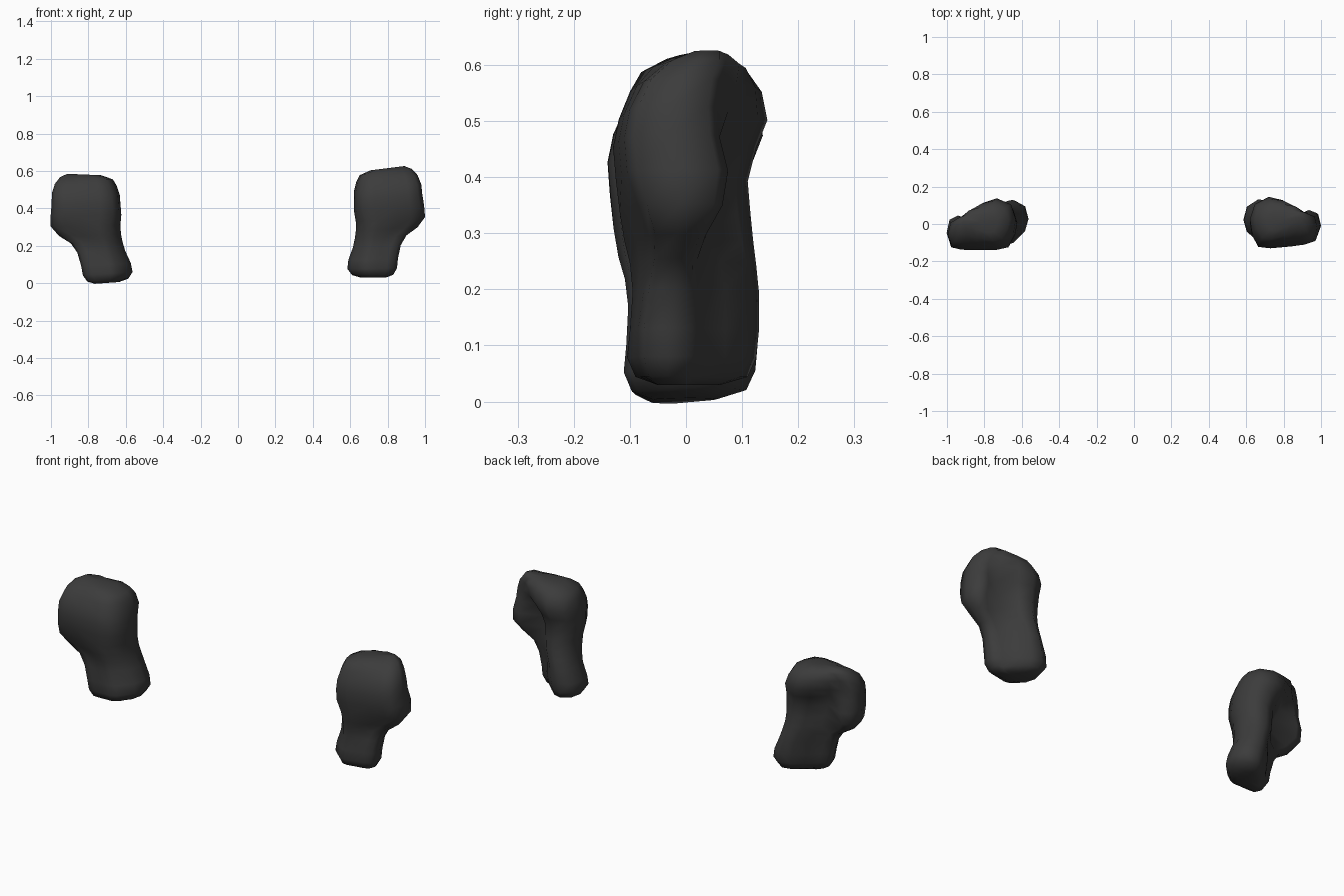
import bpy
import bmesh
from mathutils import Matrix, Vector

cube = bpy.data.objects.get("Cube")
if cube:
    bpy.data.objects.remove(cube, do_unlink=True)

# Single dark material
charcoal = bpy.data.materials.new("charcoal")
charcoal.use_nodes = True
charcoal.diffuse_color = (0.045, 0.045, 0.045, 1)
charcoal.node_tree.nodes["Principled BSDF"].inputs["Base Color"].default_value = (0.045, 0.045, 0.045, 1)

# Cross-sections from the cuff up to the folded knuckles:
# height, inner x, outer x, front y, outer front y, back y, valley x, valley y, lobe back y, corner cut
SECTIONS = [
    (.03, .66, .79, -.05, -.05, .06, .73, .04, .01, .01),
    (.045, .61, .83, -.09, -.075, .11, .75, .06, .01, .04),
    (.08, .585, .85, -.105, -.085, .125, .76, .07, .02, .05),
    (.13, .59, .855, -.10, -.085, .13, .77, .07, .02, .05),
    (.20, .615, .87, -.095, -.075, .13, .77, .07, .02, .04),
    (.25, .625, .90, -.10, -.065, .125, .79, .06, .02, .03),
    (.29, .63, .96, -.11, -.065, .12, .81, .035, .035, .02),
    (.34, .63, 1, -.118, -.085, .115, .82, .02, .065, .01),
    (.40, .62, .995, -.125, -.105, .11, .83, .02, .075, 0),
    (.46, .62, .985, -.13, -.11, .125, .85, .035, .06, 0),
    (.51, .62, .98, -.12, -.10, .145, .87, .075, .055, 0),
    (.56, .632, .96, -.10, -.075, .135, .87, .09, .06, 0),
    (.595, .65, .93, -.08, -.035, .11, .86, .095, .07, 0),
    (.615, .71, .89, -.035, .01, .065, .83, .075, .065, 0),
]


def mix(a, b, t):
    return a + (b - a) * t


def ring(z, inner, outer, front, outer_front, back, valley_x, valley, lobe, cut):
    """One closed section: palm front, curled lobe, valley, then wrist back."""
    width, depth, wrist = outer - inner, back - front, valley_x - inner
    outline = [
        (inner, front + depth * .55),
        (inner + width * .03 + cut * .2, front + depth * .28),
        (inner + width * .12 + cut, front + depth * .03),
        (inner + width * .3 + cut * .7, front),
        (inner + width * .6, mix(front, outer_front, .5)),
        (outer - width * .2, outer_front),
        (outer - width * .06, mix(outer_front, lobe, .1)),
        (outer, mix(outer_front, lobe, .5)),
        (outer - width * .04, mix(outer_front, lobe, .9)),
        (outer - width * .16, lobe),
        (valley_x, valley),
        (inner + wrist * .7, mix(valley, back, .75)),
        (inner + wrist * .4, back),
        (inner + wrist * .1, back - depth * .15),
    ]
    # Upper sections lean up toward the outside
    return [Vector((x, y, z + z * .2 * (x - .8))) for x, y in outline]


def make_hand(name, matrix):
    bm = bmesh.new()
    rings = [[bm.verts.new(matrix @ p) for p in ring(*s)] for s in SECTIONS]
    count = len(rings[0])
    for low, high in zip(rings, rings[1:]):
        for i in range(count):
            j = (i + 1) % count
            bm.faces.new((low[i], low[j], high[j], high[i]))
    # Close both ends with a shallow fan
    for end in (rings[0], rings[-1]):
        centre = sum((v.co for v in end), Vector()) / count
        hub = bm.verts.new(centre)
        for i in range(count):
            bm.faces.new((end[i], end[(i + 1) % count], hub))
    bmesh.ops.recalc_face_normals(bm, faces=bm.faces)
    mesh = bpy.data.meshes.new(name)
    bm.to_mesh(mesh)
    bm.free()
    mesh.materials.append(charcoal)
    mesh.shade_smooth()
    obj = bpy.data.objects.new(name, mesh)
    bpy.context.collection.objects.link(obj)
    return obj


make_hand("left_hand", Matrix.Identity(4))

# Opposite hand: mirrored, slightly lower and leaning
pivot = Vector((.8, 0, .3))
lean = Matrix(((1, 0, .08, 0), (-.1, 1, 0, 0), (-.08, 0, 1, 0), (0, 0, 0, 1)))
offset = Matrix.Translation(pivot + Vector((-.003, -.016, -.034)))
mirror = Matrix.Diagonal((-1, 1, 1, 1))
make_hand("right_hand", mirror @ offset @ lean @ Matrix.Translation(-pivot))
